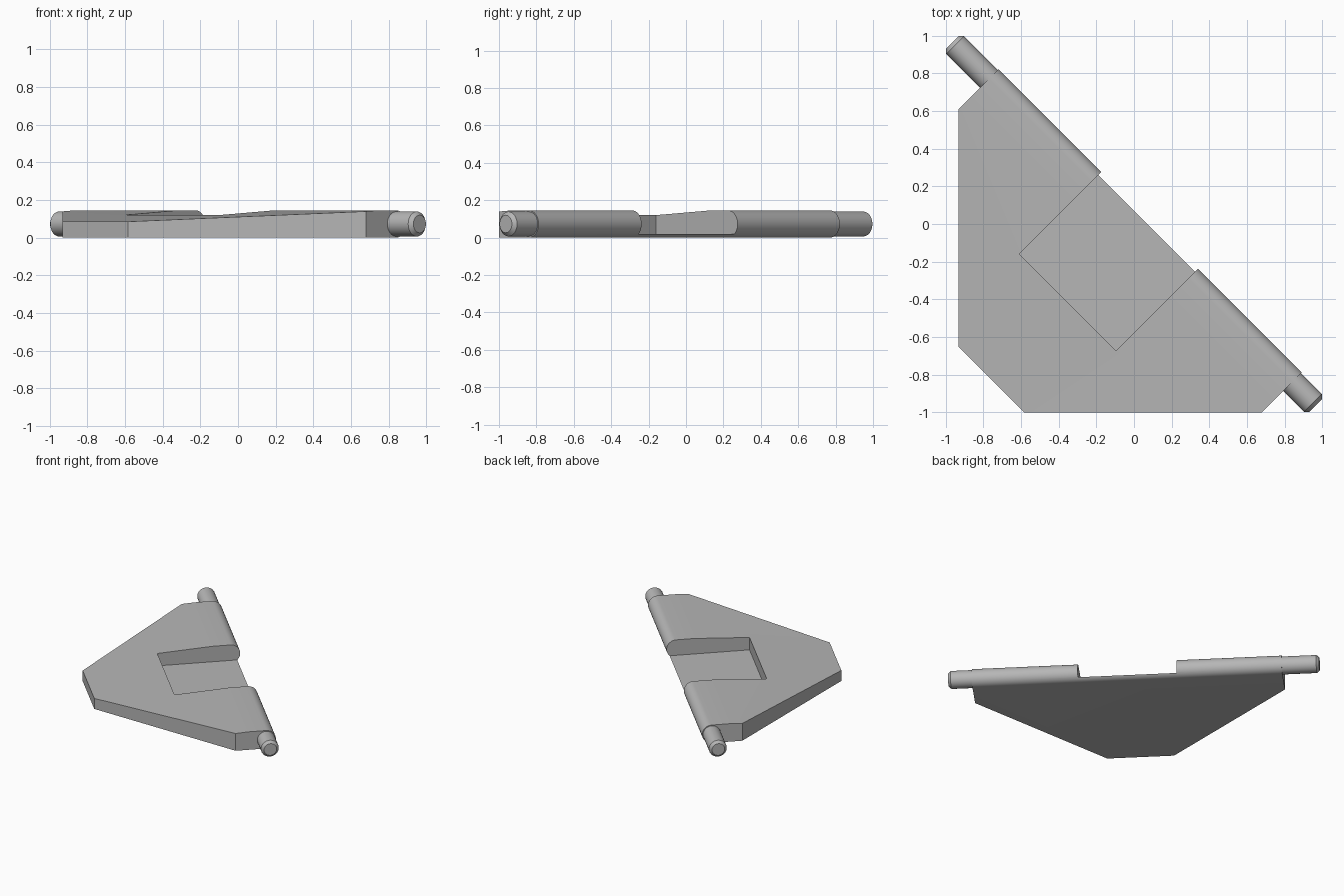
import bpy, bmesh
from math import pi, sin, cos
from mathutils import Matrix, Vector

cube = bpy.data.objects.get("Cube")
if cube:
    bpy.data.objects.remove(cube)

R = 0.0725                      # hinge barrel radius
U0, U1 = -1.09, 1.187           # plate ends along the hinge line
TURN = Matrix.Rotation(-pi / 4, 4, 'Z')   # hinge runs diagonally

grey = bpy.data.materials.new("plain grey")
grey.use_nodes = True
grey.diffuse_color = (0.47, 0.47, 0.47, 1)
grey.node_tree.nodes["Principled BSDF"].inputs["Base Color"].default_value = grey.diffuse_color


def make_object(name, bm):
    bmesh.ops.recalc_face_normals(bm, faces=bm.faces[:])
    bm.transform(TURN)
    mesh = bpy.data.meshes.new(name)
    bm.to_mesh(mesh)
    bm.free()
    mesh.materials.append(grey)
    ob = bpy.data.objects.new(name, mesh)
    bpy.context.collection.objects.link(ob)
    return ob


def activate(ob):
    bpy.ops.object.select_all(action='DESELECT')
    ob.select_set(True)
    bpy.context.view_layer.objects.active = ob


# Wedge plate with rounded hinge barrel: side profile swept along the hinge
arc = [(R * cos(a), R + R * sin(a)) for a in (-pi / 2 + pi * i / 20 for i in range(21))]
profile = arc + [(-0.135, 2 * R), (-1.12, 0.085), (-1.12, 0)]
bm = bmesh.new()
face = bm.faces.new([bm.verts.new((U0, v, z)) for v, z in profile])
swept = bmesh.ops.extrude_face_region(bm, geom=[face])
bmesh.ops.translate(bm, vec=(U1 - U0, 0, 0),
                    verts=[g for g in swept["geom"] if isinstance(g, bmesh.types.BMVert)])
# Slanted sides of the plate
for point, normal in (((-1.316, 0, 0), (-1, -1, 0)), ((1.414, 0, 0), (1, -1, 0))):
    cut = bmesh.ops.bisect_plane(bm, geom=bm.verts[:] + bm.edges[:] + bm.faces[:],
                                 plane_co=point, plane_no=Vector(normal).normalized(),
                                 clear_outer=True)
    rim = [g for g in cut["geom_cut"] if isinstance(g, bmesh.types.BMEdge)]
    bmesh.ops.holes_fill(bm, edges=rim)
plate = make_object("hinged_plate", bm)

# Rectangular pocket, open at the hinge
bm = bmesh.new()
bmesh.ops.create_cube(bm, size=1, matrix=Matrix.Translation((0.045, -0.172, 0.17))
                      @ Matrix.Diagonal((0.726, 0.744, 0.3, 1)))
cutter = make_object("pocket_cutter", bm)
cutter.hide_render = True
mod = plate.modifiers.new("pocket", 'BOOLEAN')
mod.operation = 'DIFFERENCE'
mod.solver = 'EXACT'
mod.object = cutter
activate(plate)
bpy.ops.object.modifier_apply(modifier=mod.name)
bpy.data.objects.remove(cutter)


# Hinge pins with chamfered tips
def pin(name, side, start):
    bm = bmesh.new()
    rings = []
    for u, r in ((start, 0.066), (1.343, 0.066), (1.363, 0.047)):
        rings.append([bm.verts.new((side * u, r * cos(2 * pi * i / 32), R + r * sin(2 * pi * i / 32)))
                      for i in range(32)])
    for a, b in zip(rings, rings[1:]):
        for i in range(32):
            j = (i + 1) % 32
            bm.faces.new((a[i], a[j], b[j], b[i]))
    bm.faces.new(rings[0])
    bm.faces.new(rings[-1])
    return make_object(name, bm)


parts = [plate, pin("right_pin", -1, 1.05), pin("left_pin", 1, 1.15)]
for ob in parts:
    activate(ob)
    bpy.ops.object.shade_smooth_by_angle(angle=pi / 6)
